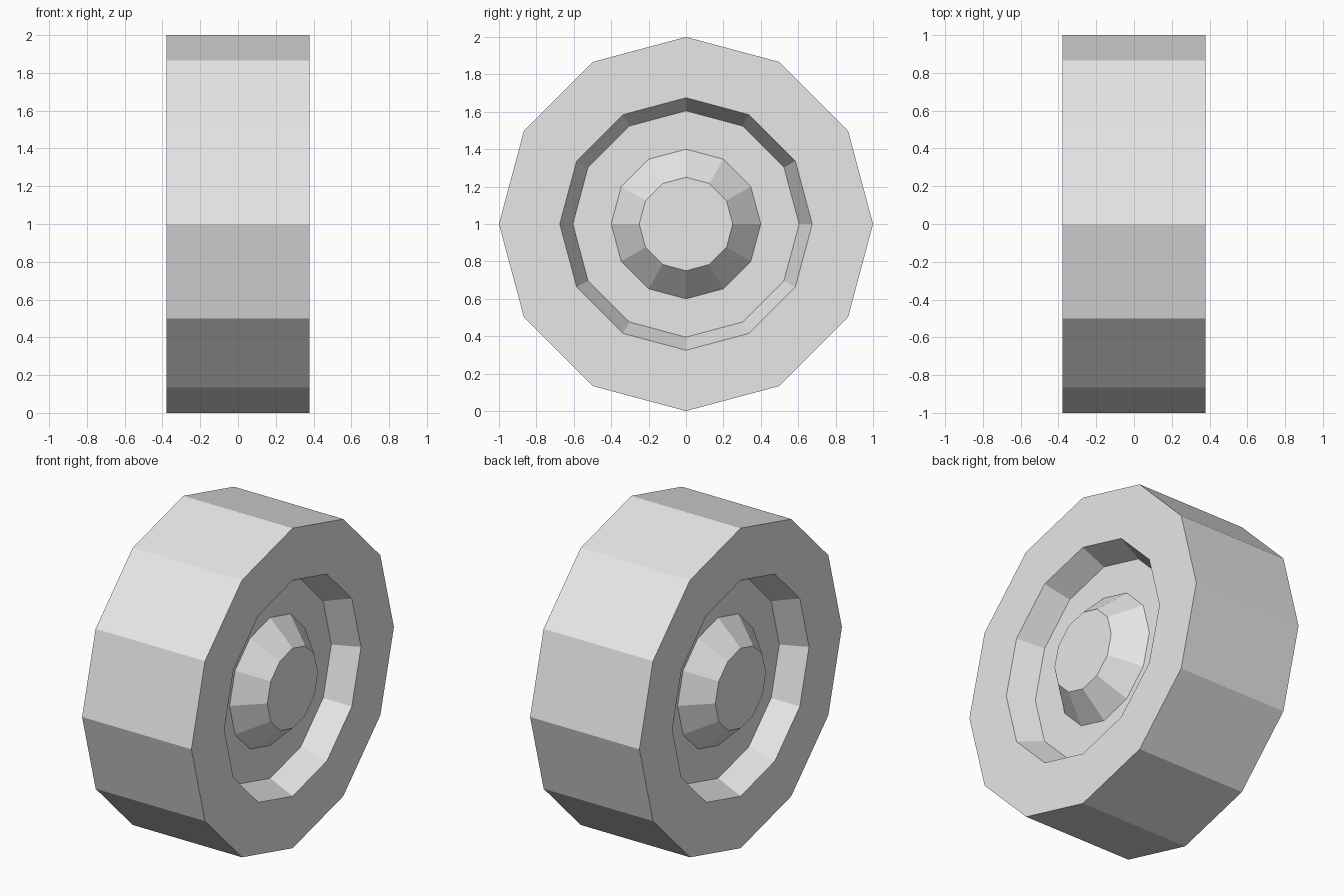
import bpy, bmesh
from math import sin, cos, tau

SIDES = 12
HALF_WIDTH = 0.378
FLOOR = HALF_WIDTH - 0.156   # depth of the recessed disc

cube = bpy.data.objects.get("Cube")
if cube:
    bpy.data.objects.remove(cube)

grey = bpy.data.materials.new("light_grey")
grey.use_nodes = True
colour = (0.8, 0.8, 0.8, 1)
grey.diffuse_color = colour
grey.node_tree.nodes["Principled BSDF"].inputs["Base Color"].default_value = colour


def lathe(name, profile):
    """Turn (x, radius) points around the axle; both ends get flat caps."""
    bm = bmesh.new()
    rings = []
    for x, r in profile:
        angles = [tau * i / SIDES for i in range(SIDES)]
        rings.append([bm.verts.new((x, r * sin(a), r * cos(a))) for a in angles])
    for a, b in zip(rings, rings[1:]):
        for i in range(SIDES):
            j = (i + 1) % SIDES
            bm.faces.new((a[i], a[j], b[j], b[i]))
    bm.faces.new(rings[0])
    bm.faces.new(rings[-1])
    bmesh.ops.recalc_face_normals(bm, faces=bm.faces)
    mesh = bpy.data.meshes.new(name)
    bm.to_mesh(mesh)
    bm.free()
    mesh.materials.append(grey)
    obj = bpy.data.objects.new(name, mesh)
    obj.location.z = 1
    bpy.context.collection.objects.link(obj)
    return obj


# Tyre with a sloped recess on each side, closed by the wheel disc
side = [(FLOOR, 0.605), (HALF_WIDTH, 0.675), (HALF_WIDTH, 1.0)]
lathe("tyre", [(-x, r) for x, r in side] + side[::-1])

# Tapered hubs, flush with the tyre walls
for name, s in (("left_hub", 1), ("right_hub", -1)):
    lathe(name, [(s * FLOOR, 0.4), (s * HALF_WIDTH, 0.25)])
